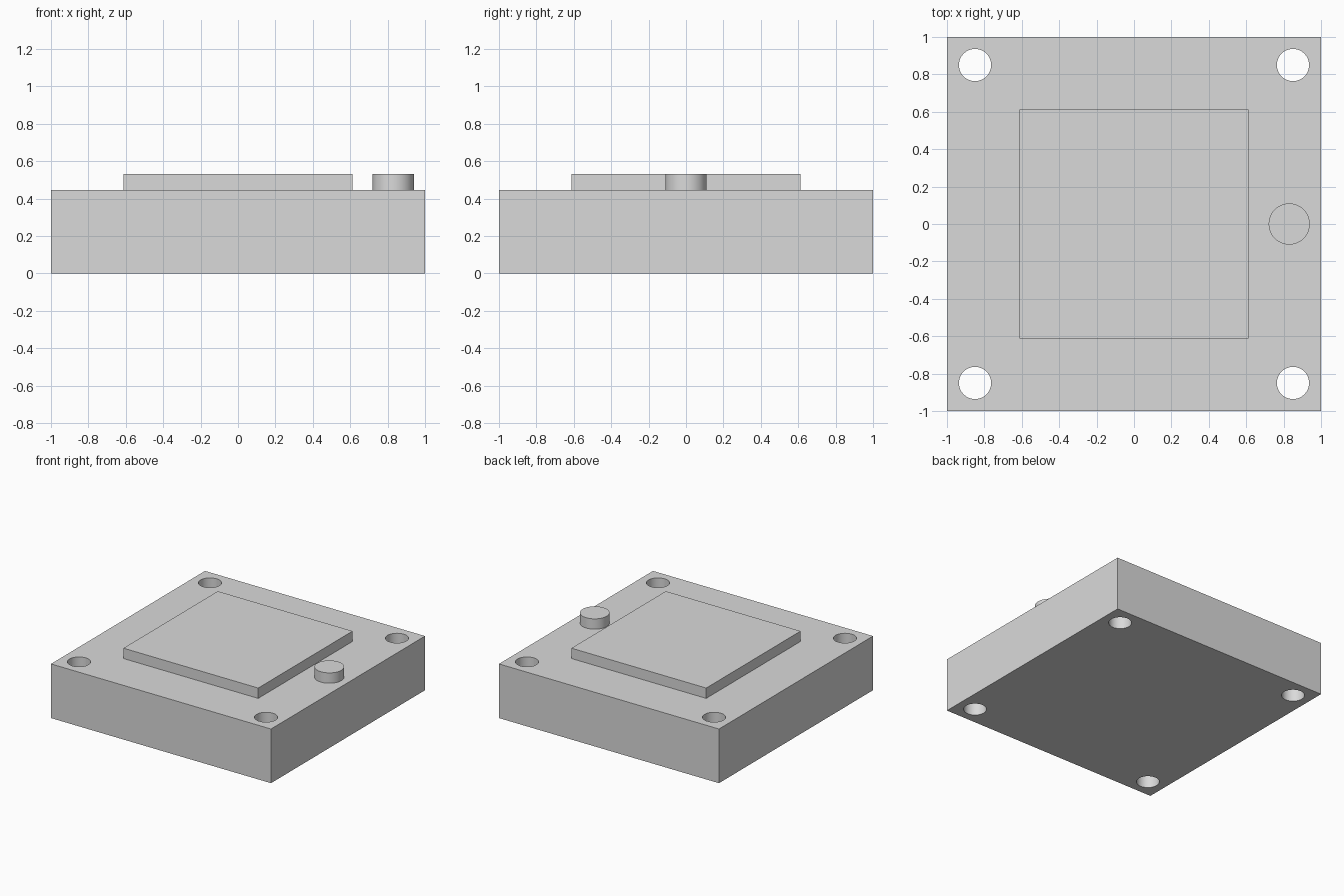
import bpy

if "Cube" in bpy.data.objects:
    bpy.data.objects.remove(bpy.data.objects["Cube"], do_unlink=True)

GREY = (0.7, 0.7, 0.7, 1)
BASE_TOP, TOP = 0.445, 0.53

grey = bpy.data.materials.new("light_grey")
grey.use_nodes = True
grey.diffuse_color = GREY
grey.node_tree.nodes["Principled BSDF"].inputs["Base Color"].default_value = GREY


def finish(name):
    obj = bpy.context.object
    obj.name = name
    obj.data.materials.append(grey)
    return obj


def block(name, width, bottom, top):
    bpy.ops.mesh.primitive_cube_add(size=1, location=(0, 0, (bottom + top) / 2))
    bpy.context.object.scale = (width, width, top - bottom)
    bpy.ops.object.transform_apply(location=True, scale=True)
    return finish(name)


def cylinder(name, x, y, radius, bottom, top):
    bpy.ops.mesh.primitive_cylinder_add(
        vertices=64, radius=radius, depth=top - bottom,
        location=(x, y, (bottom + top) / 2))
    return finish(name)


def smooth(obj):
    bpy.ops.object.select_all(action="DESELECT")
    obj.select_set(True)
    bpy.context.view_layer.objects.active = obj
    bpy.ops.object.shade_smooth_by_angle()


# Square base with four through holes at the corners
base = block("base_block", 2, 0, BASE_TOP)
for x in (-0.85, 0.85):
    for y in (-0.85, 0.85):
        cutter = cylinder("hole_cutter", x, y, 0.086, -0.1, TOP)
        cutter.hide_render = True
        cut = base.modifiers.new("corner_hole", "BOOLEAN")
        cut.operation = "DIFFERENCE"
        cut.solver = "EXACT"
        cut.object = cutter
        bpy.context.view_layer.objects.active = base
        bpy.ops.object.modifier_apply(modifier=cut.name)
        bpy.data.objects.remove(cutter, do_unlink=True)
smooth(base)

# Raised square pad in the middle
block("raised_pad", 1.225, BASE_TOP, TOP)

# Round post beside the pad
smooth(cylinder("round_post", 0.83, 0, 0.11, BASE_TOP, TOP))
